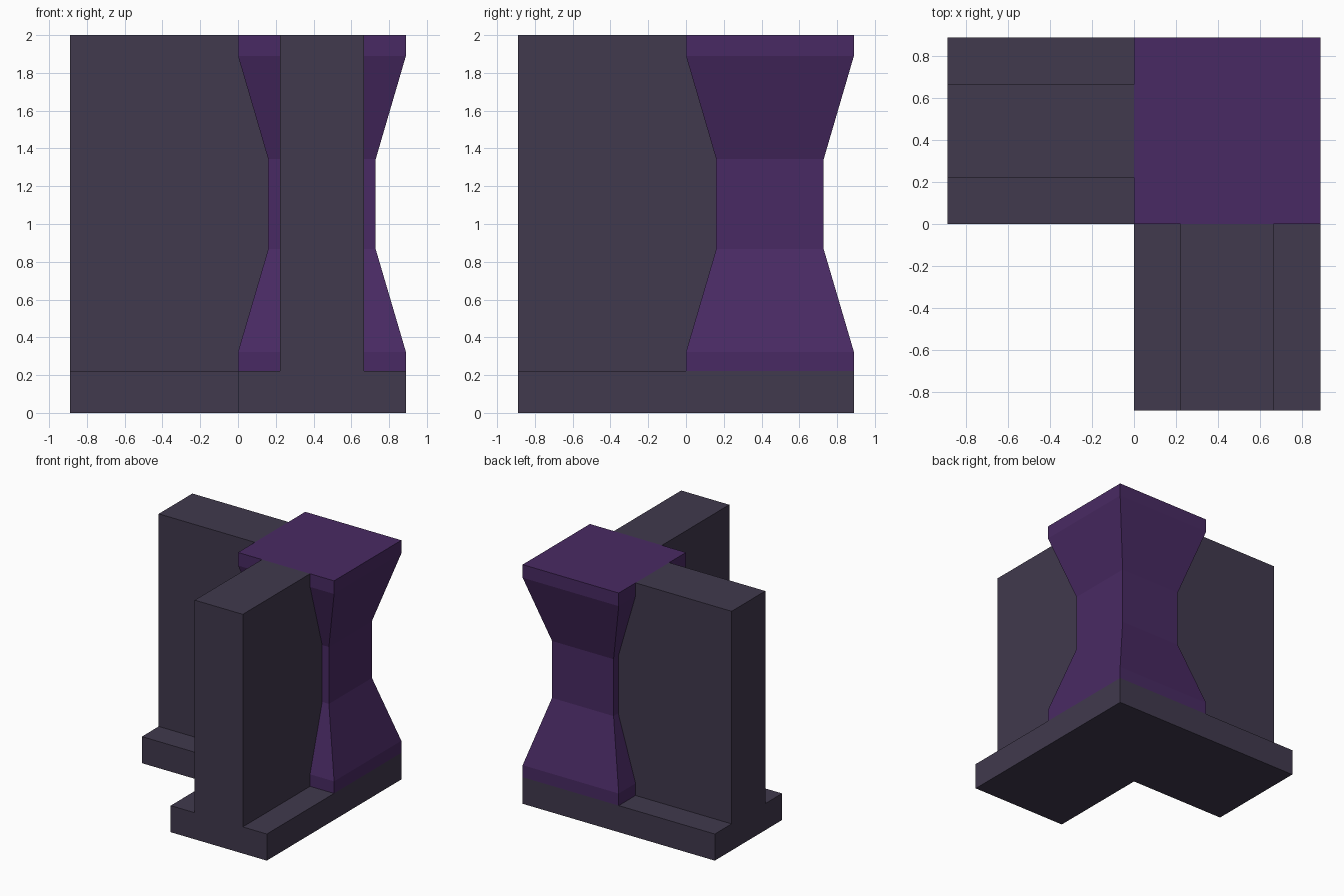
import bpy, bmesh

if "Cube" in bpy.data.objects:
    bpy.data.objects.remove(bpy.data.objects["Cube"])

U = 2 / 9            # base grid step
S = 4 * U            # width of the pillar and of each arm
TOP = 2.0
# Pillar outline: (height, inset from the square footprint)
PROFILE = [(U, 0), (0.323, 0), (0.867, 0.16), (1.343, 0.16), (1.89, 0), (TOP, 0)]


def material(name, color):
    m = bpy.data.materials.new(name)
    m.diffuse_color = (*color, 1)
    m.use_nodes = True
    m.node_tree.nodes["Principled BSDF"].inputs["Base Color"].default_value = m.diffuse_color
    return m


def add_object(name, bm, mat):
    bmesh.ops.recalc_face_normals(bm, faces=bm.faces)
    me = bpy.data.meshes.new(name)
    bm.to_mesh(me)
    bm.free()
    me.materials.append(mat)
    ob = bpy.data.objects.new(name, me)
    bpy.context.collection.objects.link(ob)
    return ob


def prism(name, outline, offset, mat):
    """Closed solid from a planar outline swept by an offset vector."""
    bm = bmesh.new()
    face = bm.faces.new([bm.verts.new(p) for p in outline])
    swept = bmesh.ops.extrude_face_region(bm, geom=[face], use_keep_orig=True)
    verts = [v for v in swept["geom"] if isinstance(v, bmesh.types.BMVert)]
    bmesh.ops.translate(bm, verts=verts, vec=offset)
    return add_object(name, bm, mat)


stone = material("dark_stone", (0.052, 0.041, 0.075))
purple = material("purple", (0.066, 0.023, 0.125))

# L-shaped base slab
corner = [(-S, 0), (0, 0), (0, -S), (S, -S), (S, S), (-S, S)]
prism("base", [(x, y, 0) for x, y in corner], (0, 0, U), stone)

# Two walls whose inner ends follow the pillar outline
side = [(-S, U)] + [(inset, z) for z, inset in PROFILE] + [(-S, TOP)]
prism("front_wall", [(U, a, z) for a, z in side], (2 * U, 0, 0), stone)
prism("left_wall", [(a, U, z) for a, z in side], (0, 2 * U, 0), stone)

# Waisted square pillar at the corner
bm = bmesh.new()
rings = []
for z, i in PROFILE:
    square = [(i, i), (S - i, i), (S - i, S - i), (i, S - i)]
    rings.append([bm.verts.new((x, y, z)) for x, y in square])
for low, high in zip(rings, rings[1:]):
    for k in range(4):
        n = (k + 1) % 4
        bm.faces.new((low[k], low[n], high[n], high[k]))
bm.faces.new(rings[0][::-1])
bm.faces.new(rings[-1])
add_object("corner_pillar", bm, purple)
